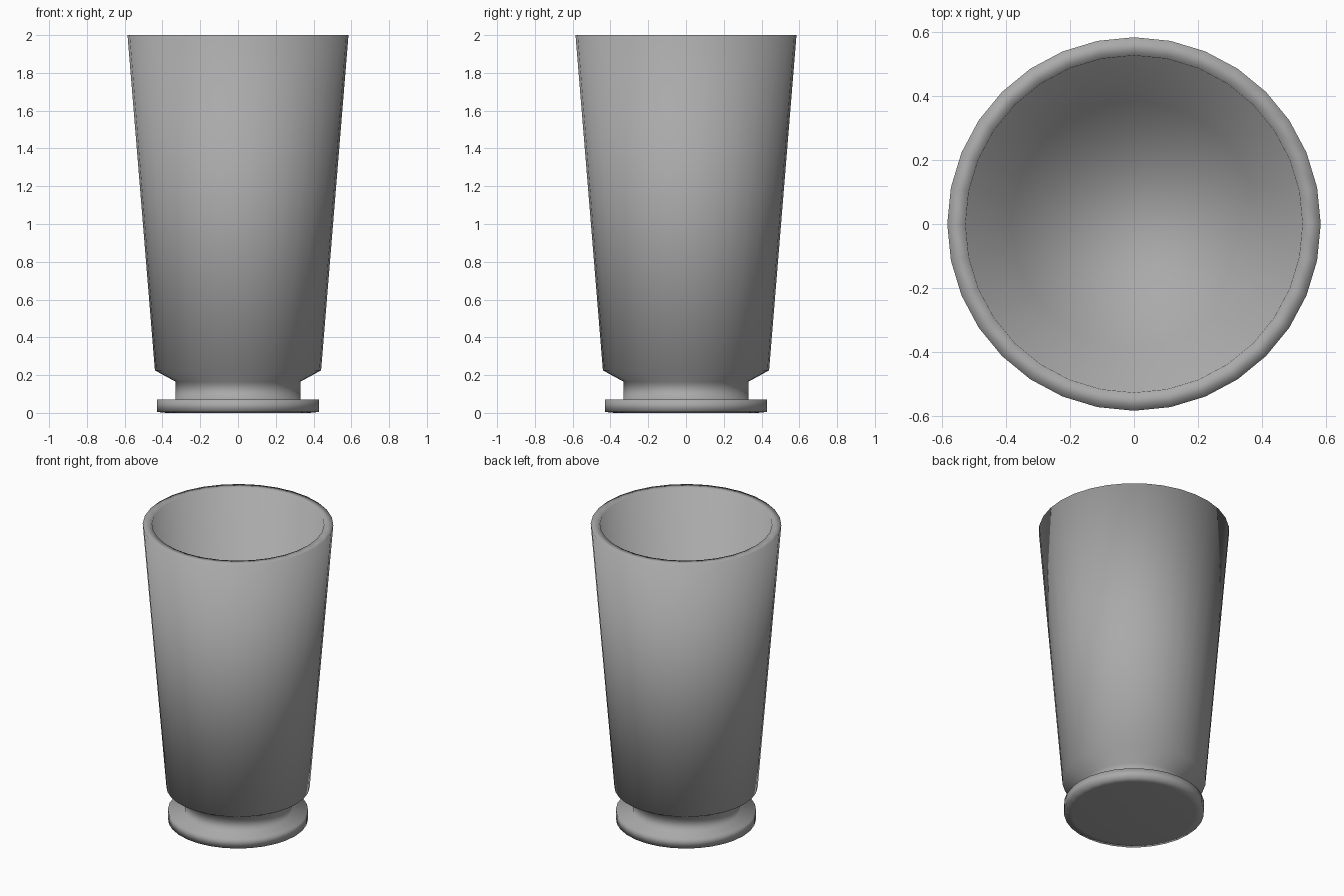
import bpy, bmesh, math

if "Cube" in bpy.data.objects:
    bpy.data.objects.remove(bpy.data.objects["Cube"])

SEG = 32

# single plain grey
grey = bpy.data.materials.new("plain grey")
grey.diffuse_color = (0.4, 0.4, 0.4, 1.0)
grey.use_nodes = True
grey.node_tree.nodes["Principled BSDF"].inputs["Base Color"].default_value = grey.diffuse_color


def lathe(name, profile):
    """Spin (radius, z) points about z; cap both ends with a flat disc."""
    bm = bmesh.new()
    rings = []
    for r, z in profile:
        rings.append([bm.verts.new((r * math.cos(2 * math.pi * i / SEG),
                                    r * math.sin(2 * math.pi * i / SEG), z))
                      for i in range(SEG)])
    for a, b in zip(rings, rings[1:]):
        for i in range(SEG):
            j = (i + 1) % SEG
            bm.faces.new((a[i], a[j], b[j], b[i]))
    bm.faces.new(list(reversed(rings[0])))
    bm.faces.new(rings[-1])
    for f in bm.faces:
        f.smooth = True
    me = bpy.data.meshes.new(name)
    bm.to_mesh(me)
    bm.free()
    me.materials.append(grey)
    ob = bpy.data.objects.new(name, me)
    bpy.context.collection.objects.link(ob)
    return ob


# footed tumbler: foot disc, neck, flared wall, rim, hollow inside
lathe("tumbler", [
    (0.38, 0.0), (0.43, 0.005), (0.43, 0.07),   # foot
    (0.33, 0.072), (0.33, 0.165),               # neck
    (0.44, 0.225), (0.585, 2.0),                # outer wall
    (0.528, 2.0), (0.385, 0.25),                # rim and inner wall
])
